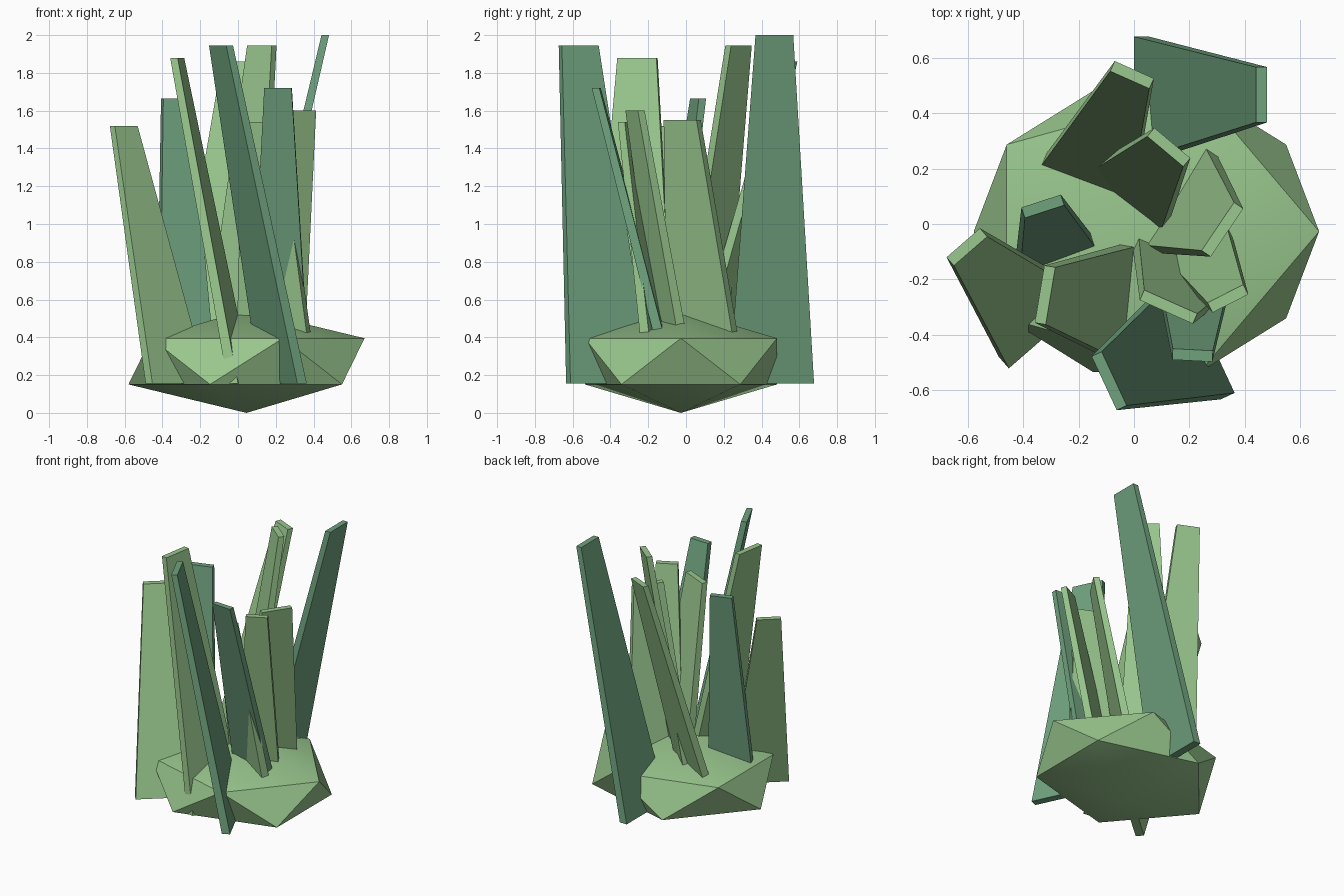
import bpy, math
from mathutils import Vector

if "Cube" in bpy.data.objects:
    bpy.data.objects.remove(bpy.data.objects["Cube"])

def material(name, rgb):
    m = bpy.data.materials.new(name)
    m.diffuse_color = (*rgb, 1)
    m.use_nodes = True
    m.node_tree.nodes["Principled BSDF"].inputs["Base Color"].default_value = m.diffuse_color
    return m

leaf_green = material("leaf green", (0.32, 0.57, 0.27))
blue_green = material("blue green", (0.16, 0.36, 0.21))

# Root clump: a flattened icosahedron with soft caps
bpy.ops.mesh.primitive_ico_sphere_add(subdivisions=1, radius=1)
root = bpy.context.object
root.name = "root_clump"
pts = [v.co for v in root.data.vertices]
# turn the upper ring so that one corner points to +x
corner = next(p for p in pts if 0.3 < p.z < 0.6)
turn = math.atan2(corner.y, corner.x)
for v in root.data.vertices:
    x, y, z = v.co
    r, a = math.hypot(x, y) / 0.8944, math.atan2(y, x) - turn
    v.co = (0.045 + 0.625 * r * math.cos(a),
            -0.027 + 0.535 * r * math.sin(a),
            0.273 + 0.273 * z)
root.data.materials.append(leaf_green)
bpy.ops.object.shade_smooth_by_angle(angle=math.radians(30))

# Blades: sheared, tapering slabs with level ends
BASE_Z = 0.155

def blade(name, top, top_w, bottom, bottom_w, height, angle, mat):
    a = math.radians(angle)
    along = Vector((math.cos(a), math.sin(a), 0))
    across = Vector((-math.sin(a), math.cos(a), 0))
    verts = []
    for (x, y), z, w, t in ((bottom, BASE_Z, bottom_w, 0.055), (top, height, top_w, 0.04)):
        for i, j in ((-1, -1), (1, -1), (1, 1), (-1, 1)):
            verts.append(Vector((x, y, z)) + along * (i * w / 2) + across * (j * t / 2))
    faces = [(3, 2, 1, 0), (4, 5, 6, 7)]
    faces += [(k, (k + 1) % 4, (k + 1) % 4 + 4, k + 4) for k in range(4)]
    me = bpy.data.meshes.new(name)
    me.from_pydata(verts, [], faces)
    me.materials.append(mat)
    ob = bpy.data.objects.new(name, me)
    bpy.context.collection.objects.link(ob)

# name, top centre, top width, bottom centre, bottom width, height, angle, colour
blade("blade_back_right", (0.462, 0.468), 0.20, (0.028, 0.453), 0.45, 2.0, 90, blue_green)
blade("blade_front", (-0.09, -0.568), 0.215, (0.24, -0.41), 0.47, 1.945, -65, blue_green)
blade("blade_left", (-0.605, -0.083), 0.16, (-0.324, -0.374), 0.39, 1.52, 41, leaf_green)
blade("blade_front_left", (-0.322, -0.257), 0.21, (0.011, -0.286), 0.46, 1.88, 80.5, leaf_green)
blade("blade_back", (-0.007, 0.54), 0.155, (-0.196, 0.097), 0.38, 1.86, -24, leaf_green)
blade("blade_back_middle", (0.126, 0.278), 0.17, (-0.046, 0.061), 0.37, 1.945, -40, leaf_green)
blade("blade_left_middle", (-0.33, 0.064), 0.15, (-0.273, -0.145), 0.32, 1.665, 18, blue_green)
blade("blade_front_right", (0.212, -0.475), 0.145, (0.22, -0.07), 0.32, 1.72, -3, blue_green)
blade("blade_right_front", (0.34, -0.27), 0.145, (0.207, -0.037), 0.28, 1.60, 27, leaf_green)
blade("blade_right", (0.32, -0.02), 0.21, (0.128, 0.109), 0.47, 1.55, 56, leaf_green)
blade("blade_middle", (0.125, -0.30), 0.21, (0.205, -0.10), 0.45, 1.54, -24, leaf_green)
